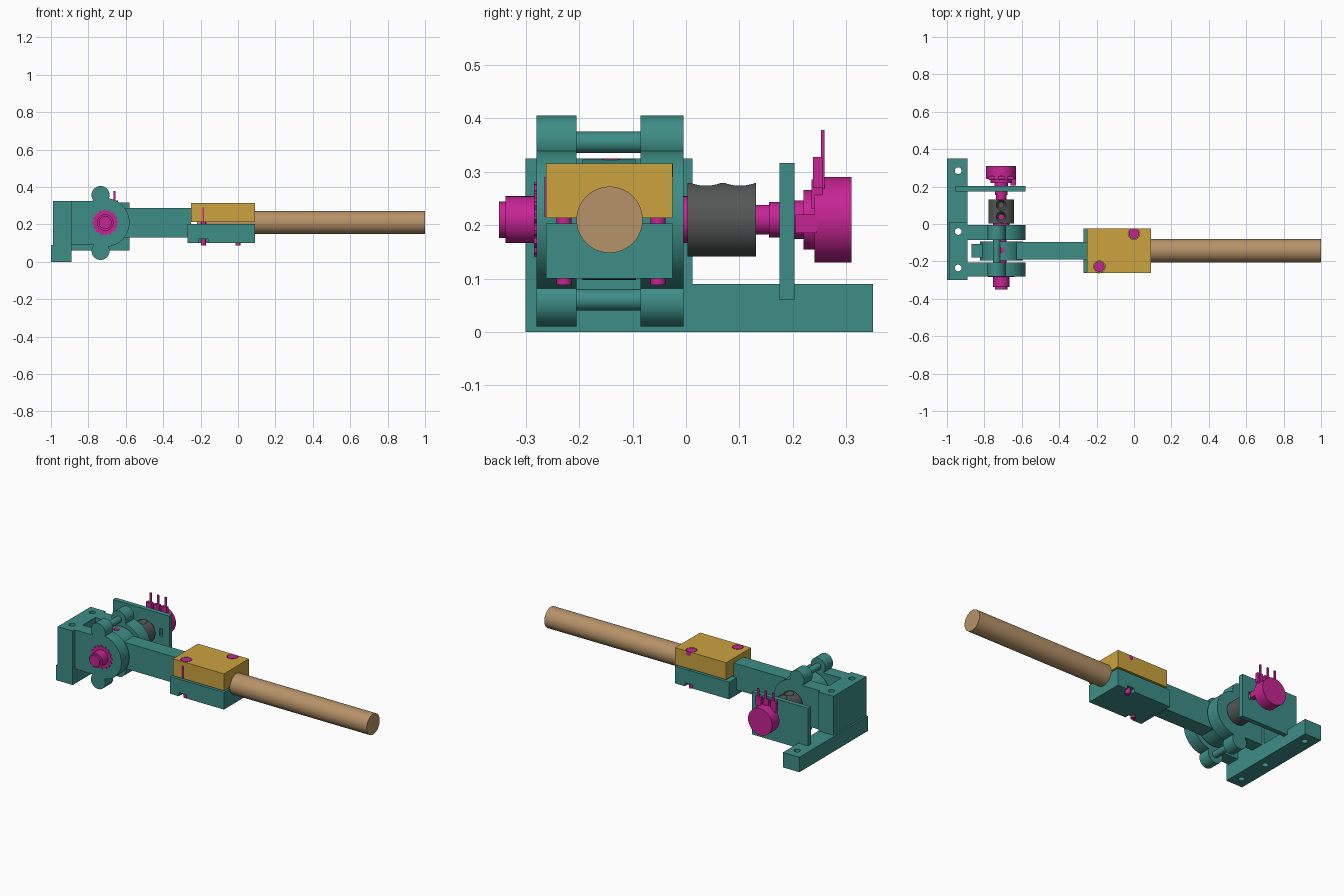
import bpy, bmesh, math
from mathutils import Matrix, Vector

cube = bpy.data.objects.get("Cube")
if cube:
    bpy.data.objects.remove(cube, do_unlink=True)


def material(name, rgb):
    m = bpy.data.materials.new(name)
    m.use_nodes = True
    m.diffuse_color = (*rgb, 1)
    m.node_tree.nodes["Principled BSDF"].inputs["Base Color"].default_value = (*rgb, 1)
    return m


TEAL = material("teal plastic", (0.047, 0.27, 0.24))
GOLD = material("gold plastic", (0.60, 0.37, 0.05))
WOOD = material("wood", (0.47, 0.29, 0.14))
MAGENTA = material("magenta hardware", (0.56, 0.018, 0.29))
GREY = material("dark grey metal", (0.09, 0.095, 0.095))


def finish(name, bm, mat):
    mesh = bpy.data.meshes.new(name)
    bm.to_mesh(mesh)
    bm.free()
    mesh.materials.append(mat)
    ob = bpy.data.objects.new(name, mesh)
    bpy.context.collection.objects.link(ob)
    return ob


def box(name, x, y, z, mat=TEAL):
    """Box from (min, max) pairs."""
    bm = bmesh.new()
    bmesh.ops.create_cube(bm, size=1)
    for v in bm.verts:
        v.co = Vector([(a + b) / 2 + (b - a) * c for (a, b), c in zip((x, y, z), v.co)])
    return finish(name, bm, mat)


def rod(name, axis, span, at, r, mat=TEAL, seg=48, r2=None):
    """Cylinder along an axis; 'at' gives the other two coordinates in order."""
    bm = bmesh.new()
    bmesh.ops.create_cone(bm, cap_ends=True, segments=seg, radius1=r,
                          radius2=r if r2 is None else r2, depth=span[1] - span[0])
    mid = sum(span) / 2
    if axis == "x":
        rot, c = Matrix.Rotation(math.pi / 2, 4, "Y"), (mid, *at)
    elif axis == "y":
        rot, c = Matrix.Rotation(-math.pi / 2, 4, "X"), (at[0], mid, at[1])
    else:
        rot, c = Matrix.Identity(4), (*at, mid)
    bm.transform(Matrix.Translation(c) @ rot)
    return finish(name, bm, mat)


def combine(ob, others, operation):
    """Apply booleans and discard the operands."""
    bpy.context.view_layer.objects.active = ob
    for o in others:
        mod = ob.modifiers.new("boolean", "BOOLEAN")
        mod.operation, mod.solver, mod.object = operation, "EXACT", o
        bpy.ops.object.modifier_apply(modifier=mod.name)
        bpy.data.objects.remove(o, do_unlink=True)
    return ob


AX, AZ = -0.71, 0.21          # pivot axis
ROD_Y = -0.143                # centre line of the arm
PIVOT = (AX, AZ)

# Mounting foot and upright block, with vertical screw holes
foot = box("mounting_foot", (-1, -0.89), (-0.30, 0.35), (0, 0.09))
upright = box("upright_block", (-0.99, -0.89), (-0.30, 0.012), (0.08, 0.325))
combine(foot, [upright], "UNION")
combine(foot, [rod("hole", "z", (-0.1, 0.5), (-0.94, y), 0.018, seg=24)
               for y in (0.285, -0.04, -0.235)], "DIFFERENCE")

# Clevis cheeks with stop lugs
for side, span in (("front", (-0.28, -0.205)), ("rear", (-0.085, -0.005))):
    cheek = box(side + "_cheek", (-0.90, AX), span, (0.09, 0.325))
    parts = [rod("disc", "y", span, PIVOT, 0.13, seg=64)]
    parts += [rod("lug", "y", span, (-0.735, z), 0.048) for z in (0.357, 0.058)]
    combine(cheek, parts, "UNION")

# Stop bars joining the cheeks
for name, z in (("upper", 0.355), ("lower", 0.060)):
    rod(name + "_stop_bar", "y", (-0.21, -0.08), (-0.735, z), 0.02)

# Swinging arm with hub and tail
arm = box("swing_arm", (AX, -0.25), (-0.19, -0.096), (0.13, 0.287))
combine(arm, [rod("hub", "y", (-0.194, -0.094), PIVOT, 0.113),
              box("tail", (-0.87, AX), (-0.18, -0.106), (0.16, 0.26))], "UNION")
rod("hub_set_screw", "z", (0.30, 0.325), (AX, -0.14), 0.017, MAGENTA, 24)

# Clamp halves around the handle
lower = box("lower_clamp", (-0.27, 0.09), (-0.262, -0.025), (0.10, 0.203))
upper = box("upper_clamp", (-0.25, 0.09), (-0.262, -0.025), (0.213, 0.315), GOLD)
bolts = ((-0.185, -0.228, -0.27), (0.0, -0.052, -0.015))
for i, (x, y, edge) in enumerate(bolts):
    combine(lower, [box("nut_slot", (x - 0.025, x + 0.025), sorted((y, edge)),
                        (0.09, 0.122))], "DIFFERENCE")
    combine(upper, [rod("head_pocket", "z", (0.295, 0.33), (x, y), 0.031, seg=24)],
            "DIFFERENCE")
    rod(f"clamp_bolt_{i}", "z", (0.088, 0.30), (x, y), 0.014, MAGENTA, 24)
    rod(f"clamp_bolt_head_{i}", "z", (0.29, 0.315), (x, y), 0.028, MAGENTA, 24)
box("clamp_bolt_slit", (-0.189, -0.181), (-0.265, -0.258), (0.215, 0.29), MAGENTA)
rod("handle", "x", (-0.22, 1), (ROD_Y, AZ), 0.062, WOOD, 64)

# Pivot shaft with stepped collars
for name, a, b, r in (("pivot_shaft", -0.30, 0.16, 0.028),
                      ("front_collar", -0.338, -0.27, 0.044),
                      ("front_tip", -0.35, -0.33, 0.034),
                      ("rear_collar", -0.02, 0.008, 0.044),
                      ("sensor_bushing", 0.155, 0.21, 0.033),
                      ("sensor_nut", 0.20, 0.225, 0.036),
                      ("sensor_neck", 0.22, 0.245, 0.056),
                      ("sensor_body", 0.24, 0.31, 0.08)):
    rod(name, "y", (a, b), PIVOT, r, MAGENTA)

# Flush toothed ring around the front collar
bm = bmesh.new()
TEETH = 16
ring = []
for i in range(TEETH * 4):
    t = 2 * math.pi * i / (TEETH * 4)
    r = 0.070 if i % 4 < 2 else 0.062
    ring.append(bm.verts.new((AX + r * math.cos(t), -0.284, AZ + r * math.sin(t))))
face = bm.faces.new(ring)
ext = bmesh.ops.extrude_face_region(bm, geom=[face])
bmesh.ops.translate(bm, vec=(0, 0.01, 0),
                    verts=[v for v in ext["geom"] if isinstance(v, bmesh.types.BMVert)])
bmesh.ops.recalc_face_normals(bm, faces=bm.faces)
finish("toothed_ring", bm, MAGENTA)

# Shaft coupler with countersunk set screws
coupler = rod("shaft_coupler", "y", (0.003, 0.131), PIVOT, 0.069, GREY, 64)
for i, y in enumerate((0.037, 0.101)):
    combine(coupler, [rod("screw_hole", "z", (0.25, 0.29), (AX, y), 0.016, GREY, 32, 0.034)],
            "DIFFERENCE")
    rod(f"coupler_screw_{i}", "z", (0.23, 0.256), (AX, y), 0.014,
        MAGENTA if i == 0 else GREY, 24)

# Sensor plate with locating slot
plate = box("sensor_plate", (-0.955, -0.58), (0.175, 0.203), (0.06, 0.316))
combine(plate, [box("slot", (-0.645, -0.625), (0.15, 0.23), (0.18, 0.225))], "DIFFERENCE")
box("sensor_tab", (-0.66, -0.63), (0.205, 0.245), (0.185, 0.22), MAGENTA)

# Terminal block and pins
box("terminal_block", (-0.775, -0.645), (0.235, 0.255), (0.23, 0.285), MAGENTA)
for i in range(3):
    x = AX + (i - 1) * 0.05
    box(f"terminal_{i}", (x - 0.018, x + 0.018), (0.238, 0.255), (0.27, 0.327), MAGENTA)
    box(f"terminal_pin_{i}", (x - 0.006, x + 0.006), (0.253, 0.259), (0.25, 0.378), MAGENTA)

# Smooth round surfaces, keep hard edges
bpy.ops.object.select_all(action="DESELECT")
for ob in bpy.context.collection.objects:
    if ob.type == "MESH":
        ob.select_set(True)
        bpy.context.view_layer.objects.active = ob
bpy.ops.object.shade_smooth_by_angle(angle=math.radians(30))
